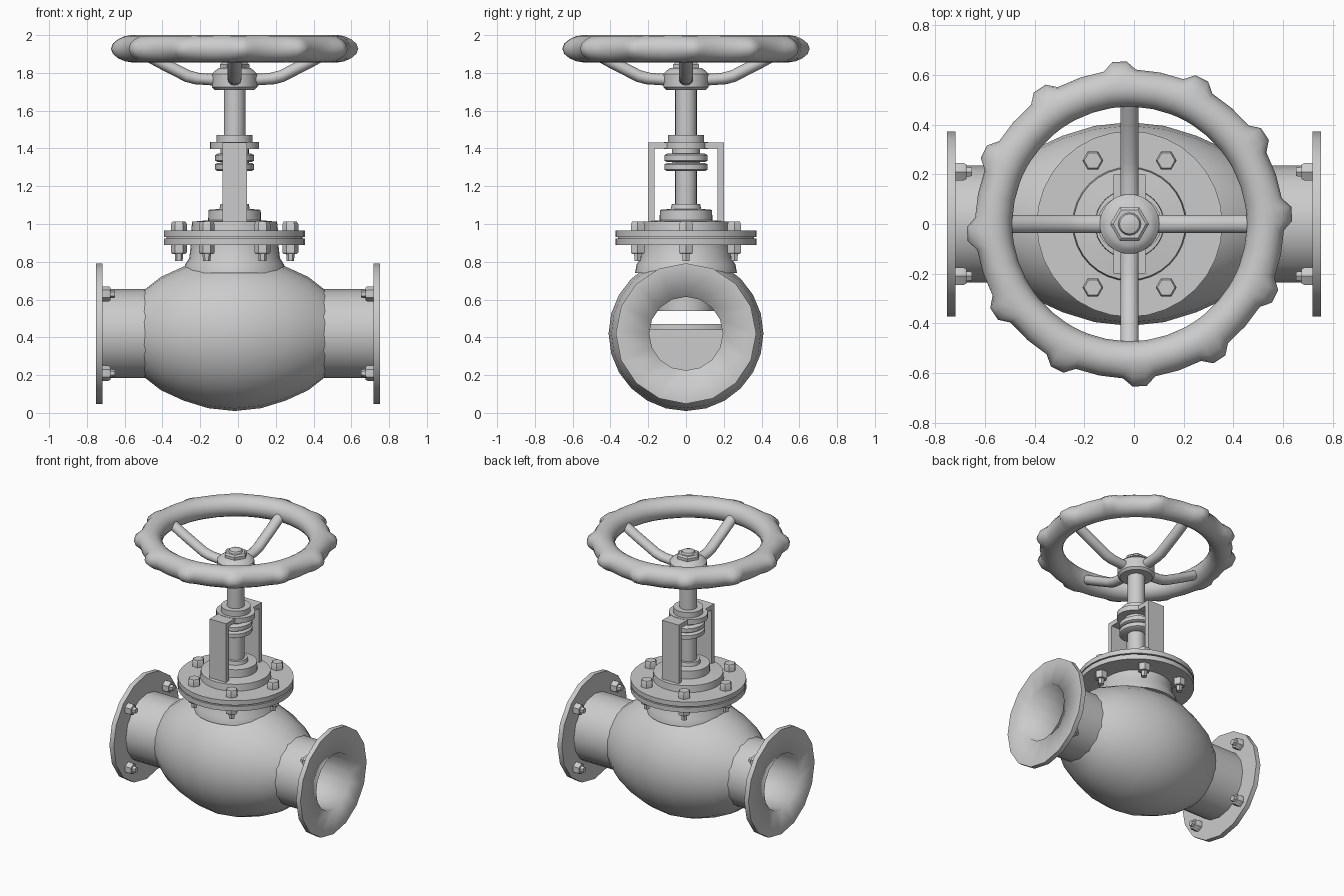
import bpy, bmesh, math
from mathutils import Vector, Matrix

if "Cube" in bpy.data.objects:
    bpy.data.objects.remove(bpy.data.objects["Cube"])

CX = -0.018      # stem axis
PIPE_Z = 0.42    # pipe axis height

metal = bpy.data.materials.new("plain grey metal")
metal.use_nodes = True
GREY = (0.6, 0.6, 0.6, 1)
metal.diffuse_color = GREY
metal.node_tree.nodes["Principled BSDF"].inputs["Base Color"].default_value = GREY


def finish(name, bm, angle=40):
    bmesh.ops.recalc_face_normals(bm, faces=bm.faces)
    mesh = bpy.data.meshes.new(name)
    bm.to_mesh(mesh)
    bm.free()
    mesh.materials.append(metal)
    ob = bpy.data.objects.new(name, mesh)
    bpy.context.collection.objects.link(ob)
    bpy.ops.object.select_all(action="DESELECT")
    ob.select_set(True)
    bpy.context.view_layer.objects.active = ob
    bpy.ops.object.shade_smooth_by_angle(angle=math.radians(angle))
    return ob


def loft(bm, rings, wrap=False, caps=True):
    """Skin a list of closed vertex rings."""
    rings = [[bm.verts.new(p) for p in ring] for ring in rings]
    n = len(rings[0])
    pairs = list(zip(rings, rings[1:]))
    if wrap:
        pairs.append((rings[-1], rings[0]))
    elif caps:
        bm.faces.new(rings[0])
        bm.faces.new(rings[-1])
    for a, b in pairs:
        for i in range(n):
            j = (i + 1) % n
            bm.faces.new((a[i], a[j], b[j], b[i]))


def lathe(name, profile, origin, sides=32, axis="Z", scale=(1, 1), wrap=False, angle=40, caps=True):
    """Turn (radius, height) points about an axis through origin."""
    turn = Matrix.Rotation(math.pi / 2, 3, "Y") if axis == "X" else Matrix.Identity(3)
    turns = [math.tau * i / sides for i in range(sides)]
    rings = [[turn @ Vector((r * math.cos(t) * scale[0], r * math.sin(t) * scale[1], h))
              + Vector(origin) for t in turns] for r, h in profile]
    bm = bmesh.new()
    loft(bm, rings, wrap, caps)
    return finish(name, bm, angle)


def box(name, low, high):
    bm = bmesh.new()
    bmesh.ops.create_cube(bm, size=1)
    low, high = Vector(low), Vector(high)
    for v in bm.verts:
        v.co = [(a + b) / 2 + c * (b - a) for a, b, c in zip(low, high, v.co)]
    return finish(name, bm)


def cylinder(name, r, z0, z1, sides=32, scale=(1, 1)):
    return lathe(name, [(r, z0), (r, z1)], (CX, 0, 0), sides, scale=scale)


# Bulging hollow body with the pipe stubs
half = [(0.23, 0.48), (0.30, 0.39), (0.355, 0.27), (0.395, 0.14), (0.41, 0)]
outer = [(r, -h) for r, h in half] + [(r, h) for r, h in reversed(half[:-1])]
inner = [(r - 0.03, h * 0.97) for r, h in reversed(outer)]
lathe("valve_body", outer + inner, (CX, 0, PIPE_Z), 24, "X", wrap=True)

# Pipe stubs, end flanges and their bolts
for side, label in ((1, "left"), (-1, "right")):
    at = (0, 0, PIPE_Z)
    lathe(label + "_pipe", [(0.235, side * 0.45), (0.235, side * 0.718)],
          at, 16, "X", caps=False)
    lathe(label + "_end_flange", [(0.23, side * 0.718), (0.372, side * 0.718), (0.372, side * 0.752)],
          at, 16, "X", caps=False)
    # face and bore share soft shading at the mouth
    lathe(label + "_flange_bore", [(0.372, side * 0.752), (0.195, side * 0.752), (0.195, side * 0.45)],
          at, 16, "X", angle=180, caps=False)
    for sy in (1, -1):
        for sz in (1, -1):
            lathe(label + "_flange_bolt",
                  [(0.04, side * 0.725), (0.04, side * 0.685), (0.034, side * 0.675),
                   (0.022, side * 0.675), (0.02, side * 0.652)],
                  (0, sy * 0.21, PIPE_Z + sz * 0.21), 6, "X", angle=30)

# Inner partition, seat and plug
wall = bmesh.new()
arc = [math.pi + math.pi * i / 16 for i in range(17)]
loft(wall, [[(x, 0.385 * math.cos(t), 0.44 + 0.385 * math.sin(t)) for t in arc]
            for x in (CX - 0.015, CX + 0.015)])
finish("inner_partition", wall)
cylinder("valve_seat", 0.34, 0.44, 0.47)
cylinder("valve_plug", 0.15, 0.54, 0.72)

# Neck and bonnet
lathe("body_neck", [(0.27, 0.74), (0.262, 0.785), (0.24, 0.82), (0.232, 0.89)], (CX, 0, 0))
lathe("bonnet_flanges", [(0.374, 0.89), (0.374, 0.924), (0.36, 0.924), (0.36, 0.932),
                         (0.374, 0.932), (0.374, 0.965)], (CX, 0, 0))
lathe("bonnet_cover", [(0.23, 0.96), (0.225, 1.012), (0.14, 1.02), (0.138, 1.075),
                       (0.08, 1.08), (0.075, 1.105)], (CX, 0, 0))
for i in range(6):
    a = math.tau * i / 6
    spot = (CX + 0.295 * math.cos(a), 0.295 * math.sin(a), 0)
    lathe("bonnet_bolt_head", [(0.042, 0.96), (0.042, 1.0), (0.035, 1.012)], spot, 6, angle=30)
    lathe("bonnet_nut", [(0.02, 0.805), (0.022, 0.842), (0.036, 0.842), (0.042, 0.85),
                         (0.042, 0.895)], spot, 6, angle=30)

# Yoke: two uprights and a bridge
for s, label in ((1, "back"), (-1, "front")):
    ys = sorted((s * 0.168, s * 0.2))
    box(label + "_yoke_leg", (CX - 0.065, ys[0], 1.0), (CX + 0.065, ys[1], 1.432))
box("yoke_bridge", (CX - 0.065, -0.17, 1.4), (CX + 0.065, 0.17, 1.432))
cylinder("yoke_ring", 0.13, 1.398, 1.434, scale=(1, 0.9))
cylinder("yoke_collar", 0.096, 1.43, 1.472)

# Gland and stem
cylinder("gland_neck", 0.075, 1.32, 1.4)
for z in (1.28, 1.328):
    lathe("gland_ring", [(0.1, z), (0.115, z + 0.008), (0.115, z + 0.036), (0.1, z + 0.044)],
          (CX, 0, 0), scale=(0.9, 1))
cylinder("stem", 0.057, 0.7, 1.78, 24)

# Handwheel hub, nut and stem end
lathe("wheel_hub", [(0.105, 1.71), (0.12, 1.725), (0.12, 1.795), (0.105, 1.81), (0.085, 1.825)],
      (CX, 0, 0))
lathe("hub_nut", [(0.078, 1.81), (0.078, 1.845), (0.066, 1.855)], (CX, 0, 0), 6, angle=30)
lathe("stem_end", [(0.048, 1.85), (0.04, 1.868), (0.015, 1.876)], (CX, 0, 0), 16)

# Handwheel rim with twelve grip ridges on its outer side
rim = bmesh.new()
rings = []
for k in range(12):
    for offset, bump in ((-6, 0), (-2.5, 1), (2.5, 1), (6, 0), (15, 0)):
        t = math.radians(3.6 + 30 * k + offset)
        ring = []
        for i in range(16):
            a = math.tau * i / 16
            r = 0.547 + (0.075 + 0.033 * bump * max(0, math.cos(a))) * math.cos(a)
            ring.append((CX + r * math.cos(t), r * math.sin(t), 1.928 + 0.072 * math.sin(a)))
        rings.append(ring)
loft(rim, rings, wrap=True)
finish("wheel_rim", rim, 50)

# Four cranked spokes
path = [(0.08, 1.762), (0.2, 1.77), (0.25, 1.783), (0.4, 1.86), (0.5, 1.915)]
for k in range(4):
    bm = bmesh.new()
    turn = Matrix.Rotation(k * math.pi / 2, 3, "Z")
    rings = []
    for r, z in path:
        rings.append([turn @ Vector((r - 0.012 * math.sin(a), 0.037 * math.cos(a),
                                     z + 0.03 * math.sin(a))) + Vector((CX, 0, 0))
                      for a in (math.tau * i / 12 for i in range(12))])
    loft(bm, rings)
    finish("wheel_spoke", bm)
